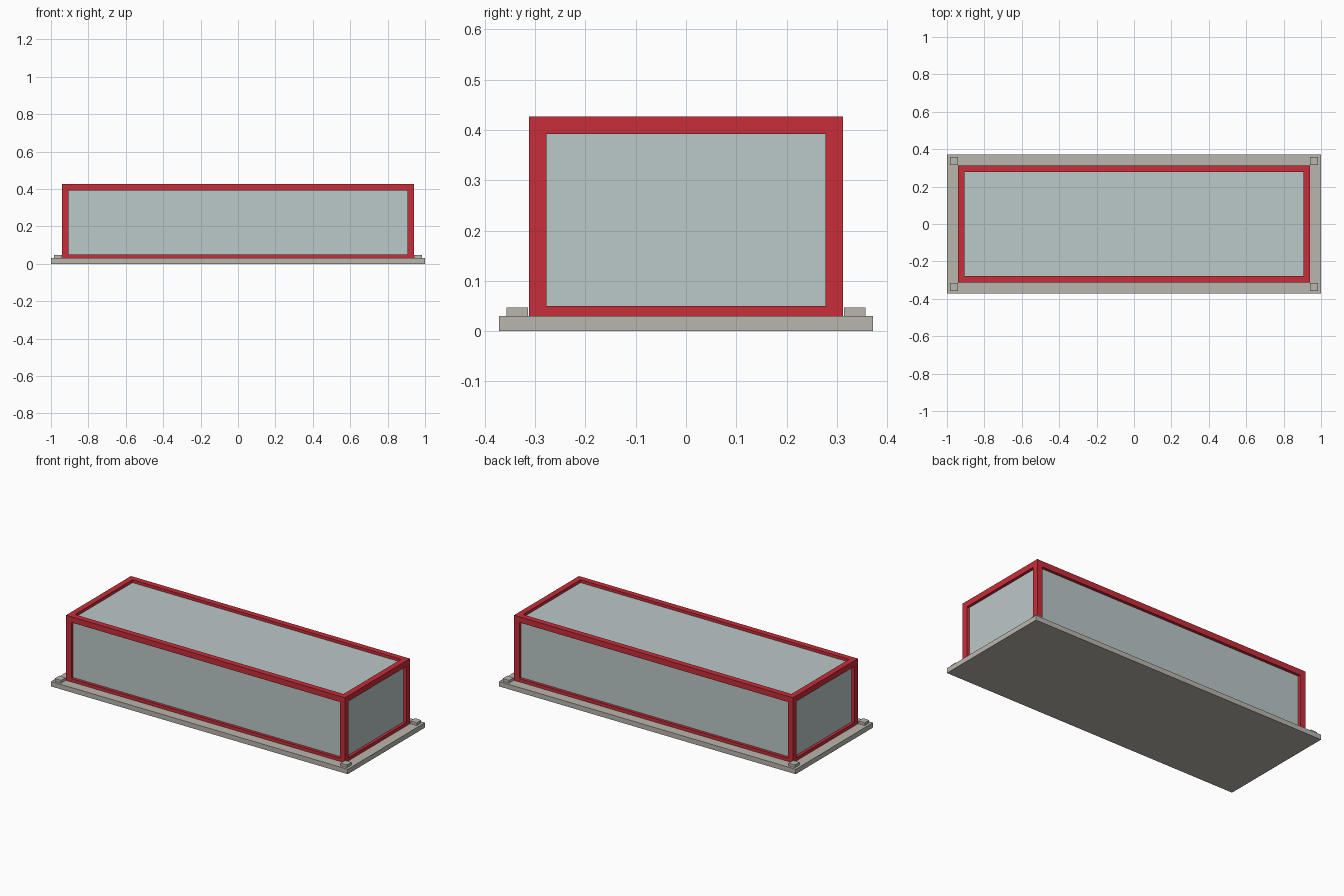
import bpy
from mathutils import Vector

cube = bpy.data.objects.get("Cube")
if cube:
    bpy.data.objects.remove(cube, do_unlink=True)


def material(name, rgb):
    color = [(c / 255 / 12.92 if c < 11 else ((c / 255 + 0.055) / 1.055) ** 2.4) for c in rgb] + [1]
    mat = bpy.data.materials.new(name)
    mat.use_nodes = True
    mat.diffuse_color = color
    mat.node_tree.nodes["Principled BSDF"].inputs["Base Color"].default_value = color
    return mat


RED = material("red frame", (200, 45, 58))
GLASS = material("pale glass", (187, 200, 200))
STONE = material("warm grey base", (186, 182, 174))


def box(name, low, high, mat):
    low, high = Vector(low), Vector(high)
    bpy.ops.mesh.primitive_cube_add(size=1, location=(low + high) / 2)
    obj = bpy.context.object
    obj.name = name
    obj.scale = high - low
    bpy.ops.object.transform_apply(location=False, rotation=False, scale=True)
    obj.data.materials.append(mat)
    return obj


# Outer frame extents, bar width and glass recess
X, Y, BASE, TOP = 0.94, 0.312, 0.03, 0.427
BAR, RECESS, SILL = 0.035, 0.0175, 0.05

# Base slab
box("base_slab", (-1, -0.372, 0), (1, 0.372, BASE), STONE)

# Glass enclosure set back behind the frame
box("glass_enclosure", (RECESS - X, RECESS - Y, BASE),
    (X - RECESS, Y - RECESS, TOP - RECESS), GLASS)

# Long and short rails, at the sill and at the top
for level, z0, z1 in (("bottom", BASE, SILL), ("top", TOP - BAR, TOP)):
    for side, y in (("front", -Y), ("back", Y - BAR)):
        box(f"{level}_{side}_rail", (BAR - X, y, z0), (X - BAR, y + BAR, z1), RED)
    for side, x in (("right", -X), ("left", X - BAR)):
        box(f"{level}_{side}_rail", (x, BAR - Y, z0), (x + BAR, Y - BAR, z1), RED)

# Corner posts and the small pads beside them
for side, sx in (("right", -1), ("left", 1)):
    for end, sy in (("front", -1), ("back", 1)):
        x, y = sx * (X - BAR / 2), sy * (Y - BAR / 2)
        h = BAR / 2
        box(f"{end}_{side}_post", (x - h, y - h, BASE), (x + h, y + h, TOP), RED)
        x, y, h = sx * 0.963, sy * 0.336, 0.0215
        box(f"{end}_{side}_pad", (x - h, y - h, BASE), (x + h, y + h, 0.047), STONE)
